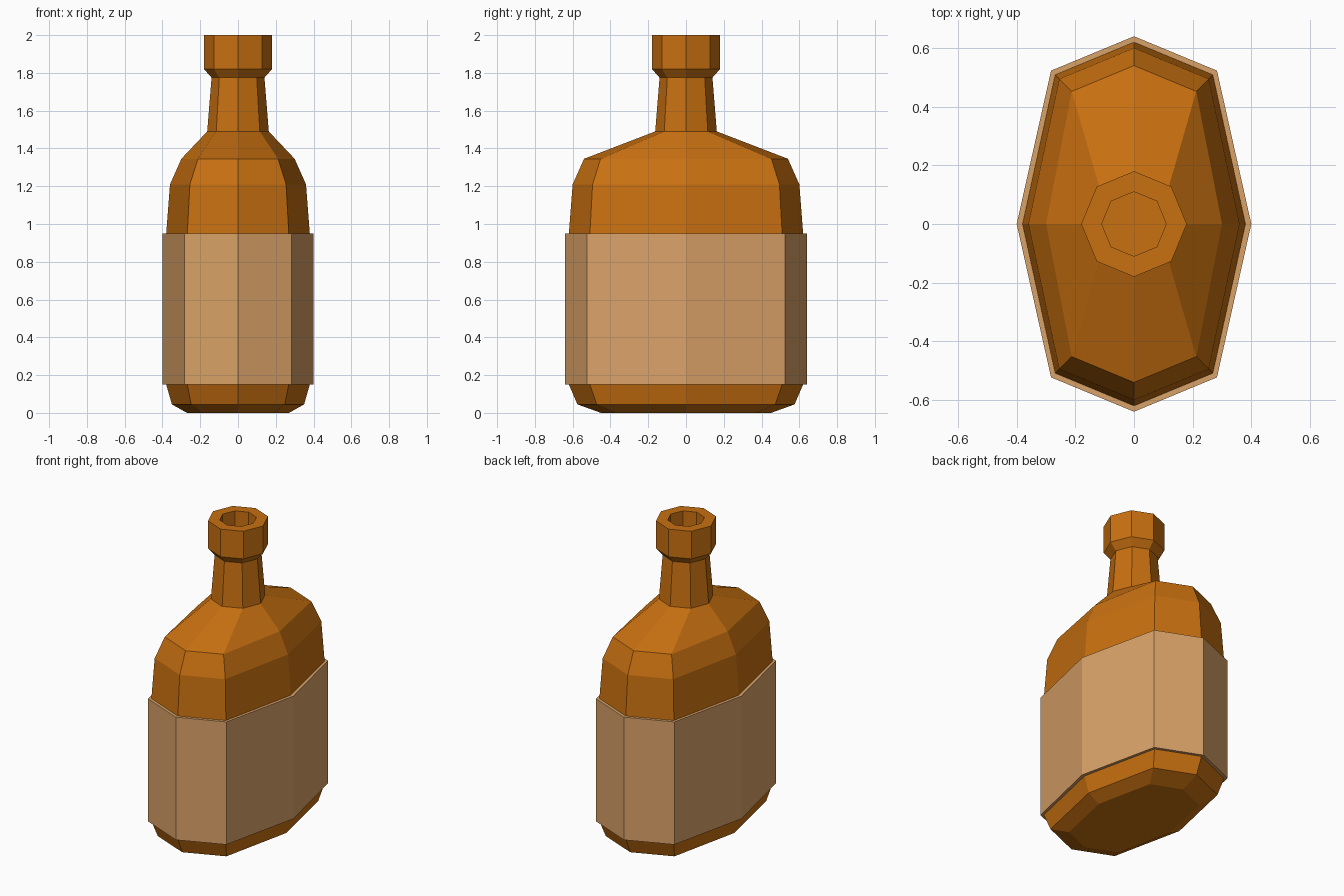
import bpy, bmesh, math

if "Cube" in bpy.data.objects:
    bpy.data.objects.remove(bpy.data.objects["Cube"])


def material(name, rgb):
    m = bpy.data.materials.new(name)
    m.diffuse_color = (*rgb, 1)
    m.use_nodes = True
    m.node_tree.nodes["Principled BSDF"].inputs["Base Color"].default_value = m.diffuse_color
    return m


amber = material("amber_glass", (0.578, 0.162, 0.0052))
tan = material("tan_paper", (0.701, 0.361, 0.138))


def ring(bm, rx, ry, z):
    """Eight-sided section: a circle of radius rx stretched along y to reach ry."""
    verts = []
    for i in range(8):
        a = i * math.pi / 4
        c, s = math.cos(a), math.sin(a)
        push = 0 if abs(s) < 1e-6 else math.copysign(ry - rx, s)
        verts.append(bm.verts.new((rx * c, rx * s + push, z)))
    return verts


def loft(name, sections, mat, capped=True, closed=False):
    bm = bmesh.new()
    rings = [ring(bm, *s) for s in sections]
    pairs = list(zip(rings, rings[1:]))
    if closed:
        pairs.append((rings[-1], rings[0]))
    for lo, hi in pairs:
        for i in range(8):
            j = (i + 1) % 8
            bm.faces.new((lo[i], lo[j], hi[j], hi[i]))
    if capped:
        bm.faces.new(rings[0][::-1])
        bm.faces.new(rings[-1])
    bmesh.ops.recalc_face_normals(bm, faces=bm.faces)
    me = bpy.data.meshes.new(name)
    bm.to_mesh(me)
    bm.free()
    me.materials.append(mat)
    ob = bpy.data.objects.new(name, me)
    bpy.context.collection.objects.link(ob)
    return ob


# Bottle: base, flattened body, shoulder, neck, lip and recessed mouth
loft("bottle", [
    (0.27, 0.45, 0.0),
    (0.35, 0.575, 0.045),
    (0.38, 0.62, 0.15),
    (0.38, 0.62, 0.95),
    (0.36, 0.60, 1.21),
    (0.30, 0.54, 1.345),
    (0.163, 0.163, 1.49),
    (0.14, 0.14, 1.775),
    (0.18, 0.18, 1.82),
    (0.18, 0.18, 2.0),
    (0.11, 0.11, 2.0),
    (0.11, 0.11, 1.82),
], amber)

# Paper label wrapped around the body
loft("label", [
    (0.40, 0.64, 0.15),
    (0.40, 0.64, 0.95),
    (0.378, 0.618, 0.95),
    (0.378, 0.618, 0.15),
], tan, capped=False, closed=True)
